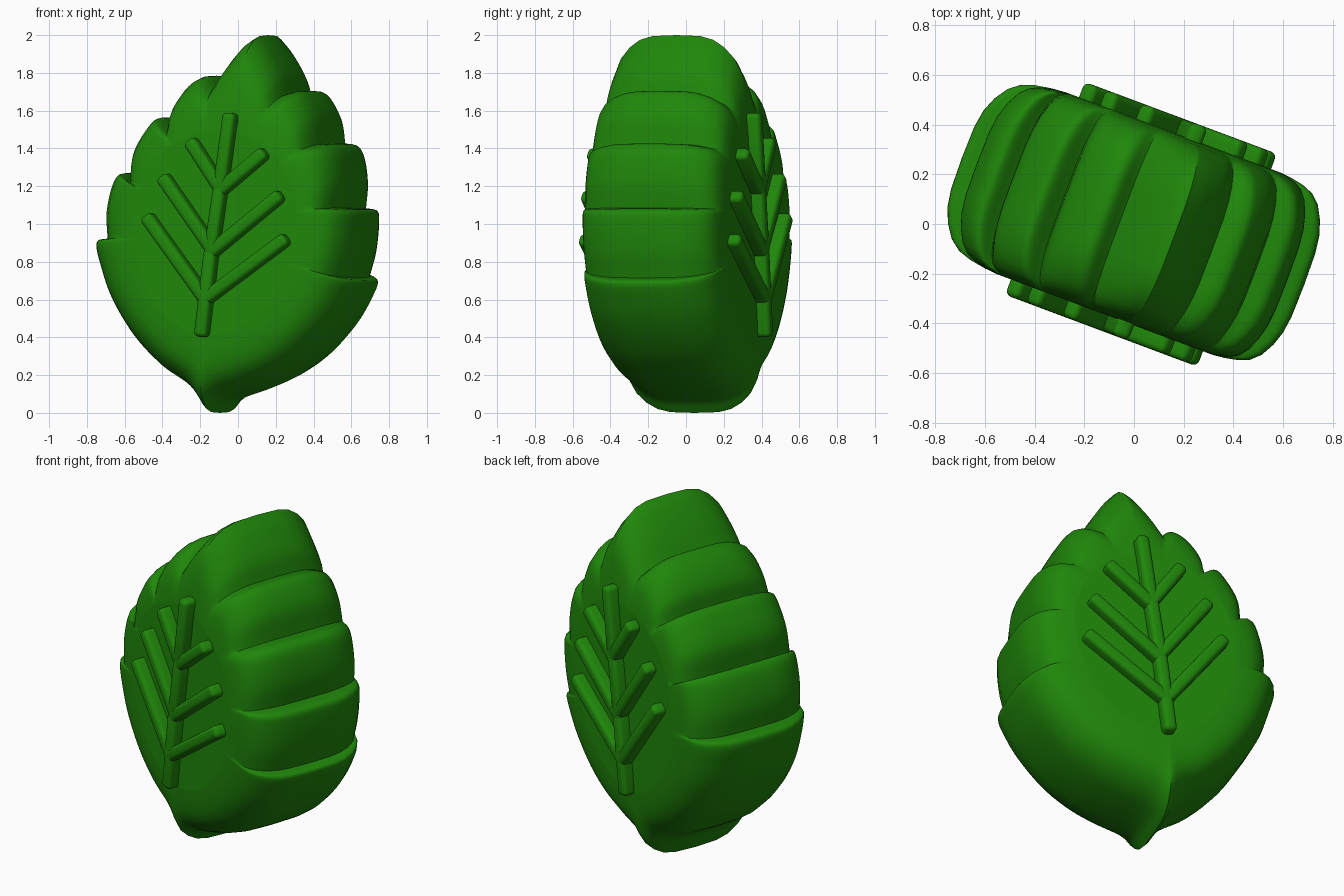
import bpy, bmesh, math
from mathutils import Vector, Matrix

cube = bpy.data.objects.get("Cube")
if cube:
    bpy.data.objects.remove(cube)

TURN = math.radians(-20.5)
C = math.cos(TURN)
MID = 0.009          # middle of the thickness
RIM_SHIFT = 0.066    # sideways shift of the rim caused by the turn

green = bpy.data.materials.new("leaf green")
green.use_nodes = True
green.diffuse_color = (0.014, 0.24, 0.003, 1)
green.node_tree.nodes["Principled BSDF"].inputs["Base Color"].default_value = green.diffuse_color


def add_object(name, bm, angle):
    bmesh.ops.recalc_face_normals(bm, faces=bm.faces)
    mesh = bpy.data.meshes.new(name)
    bm.to_mesh(mesh)
    bm.free()
    mesh.materials.append(green)
    obj = bpy.data.objects.new(name, mesh)
    bpy.context.collection.objects.link(obj)
    obj.rotation_euler.z = TURN
    bpy.ops.object.select_all(action='DESELECT')
    obj.select_set(True)
    bpy.context.view_layer.objects.active = obj
    bpy.ops.object.shade_smooth_by_angle(angle=math.radians(angle))
    return obj


def spline(pts, steps=6):
    """Smooth curve through the points of one lobe."""
    p = [Vector(q) for q in pts]
    p = [2 * p[0] - p[1]] + p + [2 * p[-1] - p[-2]]
    out = []
    for a, b, c, d in zip(p, p[1:], p[2:], p[3:]):
        for i in range(steps):
            t = i / steps
            out.append(0.5 * (2 * b + (c - a) * t + (2 * a - 5 * b + 4 * c - d) * t**2
                              + (3 * b - a - 3 * c + d) * t**3))
    return out + [p[-2]]


# Leaf lobes on each side, from the stem up to the tip
right_lobes = [
    [(-.028, 0), (.04, .07), (.2, .13), (.35, .2), (.5, .31), (.64, .47), (.72, .61), (.748, .69), (.70, .715)],
    [(.70, .715), (.735, .85), (.75, 1.0), (.74, 1.07), (.67, 1.085)],
    [(.67, 1.085), (.685, 1.22), (.67, 1.36), (.635, 1.42), (.56, 1.425)],
    [(.56, 1.425), (.545, 1.57), (.49, 1.68), (.445, 1.705), (.38, 1.69)],
    [(.38, 1.69), (.355, 1.8), (.29, 1.92), (.228, 2.0)],
]
left_lobes = [
    [(-.166, 0), (-.25, .13), (-.4, .24), (-.55, .4), (-.67, .6), (-.73, .77), (-.755, .9), (-.69, .925)],
    [(-.69, .925), (-.695, 1.07), (-.66, 1.22), (-.615, 1.27), (-.55, 1.225)],
    [(-.55, 1.225), (-.545, 1.38), (-.48, 1.51), (-.42, 1.565), (-.345, 1.51)],
    [(-.345, 1.51), (-.33, 1.63), (-.26, 1.74), (-.18, 1.785), (-.115, 1.735)],
    [(-.115, 1.735), (-.04, 1.86), (.04, 1.96), (.096, 2.0)],
]


def side_outline(lobes, side):
    pts = []
    for lobe in lobes:
        pts += spline(lobe)[:-1]
    pts.append(Vector(lobes[-1][-1]))
    return [Vector(((p.x - side * RIM_SHIFT - 0.004) / C, p.y)) for p in pts]


outline = side_outline(right_lobes, 1) + side_outline(left_lobes, -1)[-2:0:-1]

# Flat oval on each face, shorter towards the tip, matched to the outline by direction
centre = Vector((0.02, 1.02))
lean = math.atan2(outline[0].x - centre.x, centre.y - outline[0].y)
oval, last = [], -0.01
for p in outline:
    d = p - centre
    a = (math.atan2(d.x, -d.y) - lean + 0.02) % math.tau - 0.02
    last = a = max(a, last + 0.002)
    height = 0.61 if math.cos(a) > 0 else 0.48
    q = Vector((0.46 * math.sin(a), -height * math.cos(a)))
    q.rotate(Matrix.Rotation(lean, 2))
    oval.append(centre + q)

# Rounded section from the flat oval (0) out to the rim (1)
section = [(0, .391), (.2, .386), (.42, .375), (.6, .357), (.75, .322),
           (.87, .268), (.95, .208), (.99, .135), (1, 0)]
levels = section + [(w, -v) for w, v in reversed(section[:-1])]

bm = bmesh.new()
rings = []
for w, v in levels:
    rings.append([])
    for p, q in zip(outline, oval):
        r = q.lerp(p, w)
        rings[-1].append(bm.verts.new((r.x, v + MID, r.y)))
n = len(outline)
for low, high in zip(rings, rings[1:]):
    for i in range(n):
        j = (i + 1) % n
        bm.faces.new((low[i], low[j], high[j], high[i]))
for ring in (rings[0], rings[-1]):
    cap = bm.faces.new(ring)
    for edge in cap.edges:
        edge.smooth = False
add_object("leaf_body", bm, 38)

# Raised veins, the same on both faces
veins = {
    "midrib": [(-.19, .42), (-.14, .85), (-.09, 1.2), (-.04, 1.57)],
    "lower_right_vein": [(-.175, .61), (-.475, 1.03)],
    "lower_left_vein": [(-.175, .6), (.247, .915)],
    "middle_right_vein": [(-.135, .87), (-.39, 1.24)],
    "middle_left_vein": [(-.14, .85), (.217, 1.145)],
    "upper_right_vein": [(-.09, 1.19), (-.245, 1.43)],
    "upper_left_vein": [(-.09, 1.18), (.133, 1.37)],
}
for face, side in (("front", -1), ("back", 1)):
    for name, path in veins.items():
        bm = bmesh.new()
        pts = [Vector(((x + 0.141) / C, side * 0.401 + MID, z)) for x, z in path]
        for a, b in zip(pts, pts[1:]):
            d = b - a
            m = (Matrix.Translation((a + b) / 2)
                 @ Matrix.Rotation(math.atan2(d.x, d.z), 4, 'Y')
                 @ Matrix.Diagonal((0.072, 0.112, d.length + 0.035, 1)))
            bmesh.ops.create_cube(bm, size=1, matrix=m)
        vein = add_object(face + "_" + name, bm, 40)
        bevel = vein.modifiers.new("rounding", 'BEVEL')
        bevel.width = 0.025
        bevel.segments = 4
        for poly in vein.data.polygons:
            poly.use_smooth = True
        for edge in vein.data.edges:
            edge.use_edge_sharp = False
